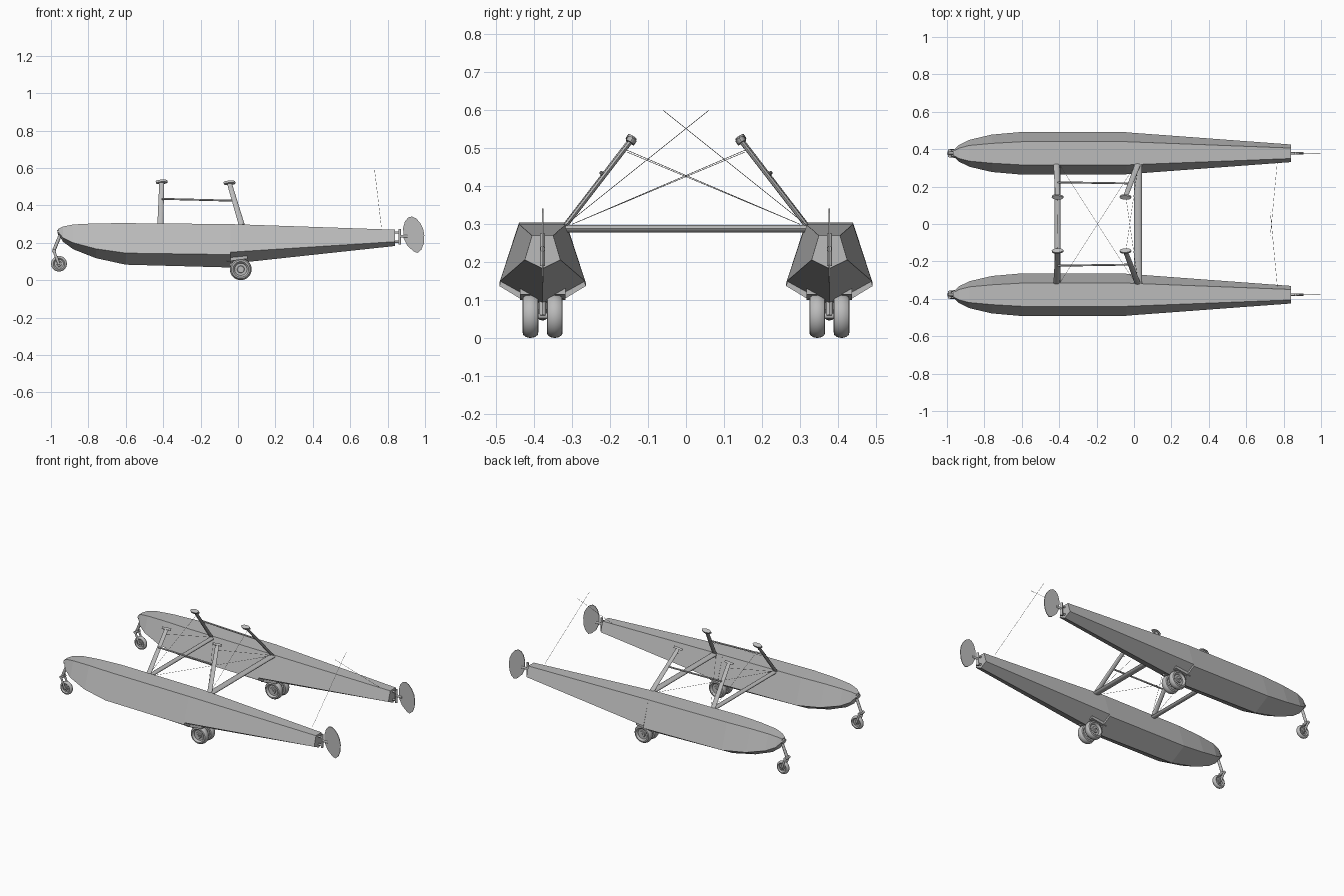
import bpy, bmesh, math
from mathutils import Vector

if "Cube" in bpy.data.objects:
    bpy.data.objects.remove(bpy.data.objects["Cube"])

grey = bpy.data.materials.new("light grey")
grey.diffuse_color = (0.5, 0.5, 0.5, 1)
grey.use_nodes = True
grey.node_tree.nodes["Principled BSDF"].inputs["Base Color"].default_value = grey.diffuse_color
CY = 0.378  # float centre line


def finish(name, bm, smooth=False):
    bmesh.ops.recalc_face_normals(bm, faces=bm.faces)
    me = bpy.data.meshes.new(name)
    bm.to_mesh(me)
    bm.free()
    ob = bpy.data.objects.new(name, me)
    bpy.context.collection.objects.link(ob)
    me.materials.append(grey)
    if smooth:
        bpy.ops.object.select_all(action='DESELECT')
        ob.select_set(True)
        bpy.context.view_layer.objects.active = ob
        bpy.ops.object.shade_smooth_by_angle(angle=math.radians(40))
    return ob


def loft(name, rings, smooth=False, closed=False):
    bm = bmesh.new()
    vs = [[bm.verts.new(p) for p in r] for r in rings]
    pairs = list(zip(vs, vs[1:])) + ([(vs[-1], vs[0])] if closed else [])
    for a, b in pairs:
        for i in range(len(a)):
            j = (i + 1) % len(a)
            bm.faces.new((a[i], a[j], b[j], b[i]))
    if not closed:
        bm.faces.new(vs[0])
        bm.faces.new(vs[-1])
    return finish(name, bm, smooth)


def tube(name, p, q, w, t, n=12, w2=None):
    """Elliptical bar from p to q: half width w (towards x), half thickness t."""
    p, q = Vector(p), Vector(q)
    d = (q - p).normalized()
    ref = Vector((1, 0, 0)) if abs(d.x) < 0.9 else Vector((0, 0, 1))
    a = (ref - d * ref.dot(d)).normalized()
    b = d.cross(a)
    ang = [2 * math.pi * i / n for i in range(n)]
    return loft(name, [[c + a * ww * math.cos(k) + b * t * math.sin(k) for k in ang]
                       for c, ww in ((p, w), (q, w2 or w))], n > 6)


def wheel(name, c, r, w):
    """Tyre with a recessed hub, turned about the y axis."""
    half = [(0.12, .5), (0.12, .36), (0.3, .36), (0.34, .22), (0.56, .22), (0.6, .36),
            (0.72, .5), (0.86, .46), (0.96, .27)]
    prof = half + [(1, 0)] + [(a, -b) for a, b in reversed(half)]
    n = 32
    rings = [[(c[0] + r * a * math.cos(2 * math.pi * i / n), c[1] + w * b,
               c[2] + r * a * math.sin(2 * math.pi * i / n)) for i in range(n)] for a, b in prof]
    return loft(name, rings, True)


def plate(name, pts, y, t):
    return loft(name, [[(x, y + k, z) for x, z in pts] for k in (-t, t)])


def hull(name, stations, cy):
    return loft(name, [[(x, cy - dw, dz), (x, cy + dw, dz), (x, cy + cw, cz), (x, cy, kz),
                        (x, cy - cw, cz)] for x, dz, dw, cz, cw, kz in stations])


# x, deck z, deck half width, chine z, chine half width, keel z
fore = [(-.96, .275, .014, .256, .022, .245), (-.935, .287, .028, .226, .045, .205),
        (-.88, .298, .042, .2, .072, .165), (-.76, .304, .053, .168, .1, .118),
        (-.6, .305, .062, .145, .114, .083), (-.04, .3, .062, .137, .114, .068)]
aft = [(-.04, .3, .062, .15, .112, .088), (.84, .27, .028, .206, .047, .183)]

for s, side in ((1, "left"), (-1, "right")):
    y = s * CY
    # float hull in two parts, making the step
    hull(side + "_float_forebody", fore, y)
    hull(side + "_float_afterbody", aft, y)
    # shallow wheel bay lip behind the step
    loft(side + "_wheel_bay", [[(x, y - .06, .15), (x, y + .06, .15), (x, y + .06, z), (x, y - .06, z)]
                               for x, z in ((-.06, .1), (.05, .115))])
    # transom bumper and rudder hinge
    tube(side + "_rudder_post", (.864, y, .19), (.864, y, .275), .007, .007)
    for z in (.205, .255):
        tube(side + "_hinge", (.835, y, z), (.866, y, z), .006, .006)
    tube(side + "_rudder_arm", (.86, y, .235), (.905, y, .235), .008, .006)
    # rounded rudder blade
    plate(side + "_rudder", [(.885, .225), (.883, .28), (.893, .315), (.91, .335), (.93, .341),
                             (.953, .33), (.975, .305), (.99, .275), (.996, .24), (.993, .195),
                             (.98, .163), (.96, .146), (.94, .153), (.905, .185)], y, .002)
    # twin main wheels, axle and leg
    for k in (-1, 1):
        wheel(side + "_main_wheel", (.015, y + k * .032, .058), .058, .042)
    tube(side + "_main_axle", (.015, y - .05, .058), (.015, y + .05, .058), .008, .008)
    tube(side + "_main_leg", (-.02, y, .12), (.015, y, .055), .014, .01)
    # nose wheel with leg and fork
    wheel(side + "_nose_wheel", (-.957, y, .088), .042, .026)
    tube(side + "_nose_leg", (-.945, y, .255), (-.985, y, .158), .009, .009)
    tube(side + "_nose_yoke", (-.984, y - .021, .155), (-.984, y + .021, .155), .011, .009)
    for k in (-1, 1):
        tube(side + "_nose_fork", (-.985, y + k * .018, .158), (-.957, y + k * .018, .085), .007, .004)
    tube(side + "_nose_axle", (-.957, y - .024, .088), (-.957, y + .024, .088), .007, .007)
    tube(side + "_nose_socket", (-.965, y, .255), (-.93, y, .262), .014, .022)
    # streamlined struts with mounting pads
    for part, b, t in (("front", (-.415, s * .318, .298), (-.408, s * .148, .52)),
                       ("rear", (.02, s * .318, .295), (-.045, s * .148, .515))):
        tube(f"{side}_{part}_strut", b, t, .016, .006, 12, .013)
        tube(f"{side}_{part}_pad", t, (t[0] - .001, t[1] - s * .007, t[2] + .011), .031, .013, 16)
        # crossed bracing wires
        tube(f"{side}_{part}_brace_wire", (b[0], s * .3, .3), (t[0], -s * .155, t[2] - .025),
             .0008, .0008, 5)
    # rail between the struts
    tube(side + "_strut_rail", (-.41, s * .223, .435), (-.02, s * .217, .425), .005, .005)
    # level diagonal wire and rudder cable
    tube(side + "_level_wire", (-.4, s * .32, .29), (.01, -s * .32, .285), .0008, .0008, 5)
    tube(side + "_rudder_cable", (.767, s * .34, .28), (.729, -s * .06, .6), .0008, .0008, 5)

# spreader bars between the floats
tube("front_spreader_bar", (-.408, -.325, .288), (-.408, .325, .288), .016, .009)
tube("rear_spreader_bar", (.022, -.325, .288), (.022, .325, .288), .021, .01)
